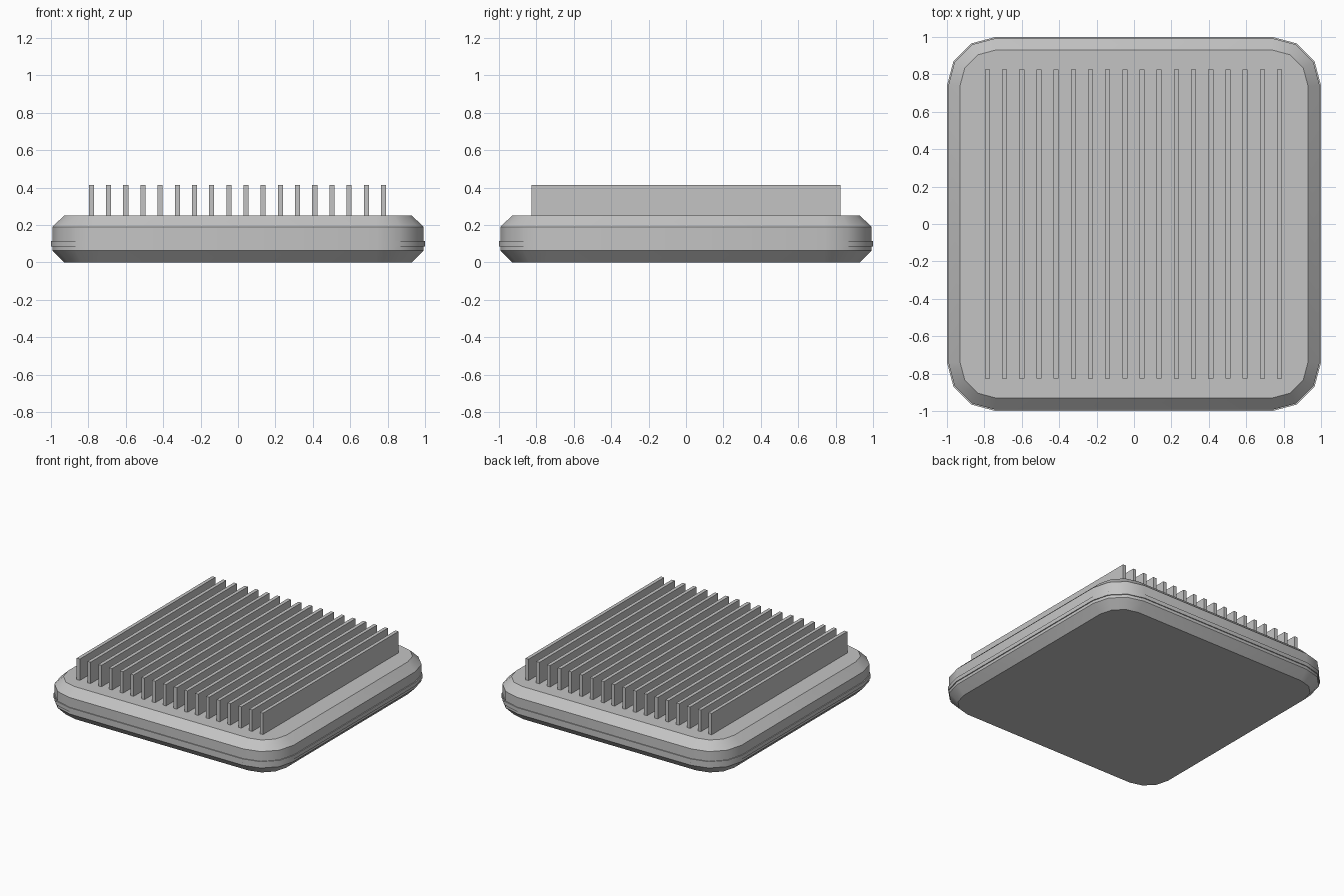
import bpy
import bmesh
import math

if "Cube" in bpy.data.objects:
    bpy.data.objects.remove(bpy.data.objects["Cube"], do_unlink=True)

# Single metal colour
GREY = (0.55, 0.55, 0.55, 1)
metal = bpy.data.materials.new("grey_metal")
metal.use_nodes = True
metal.diffuse_color = GREY
metal.node_tree.nodes["Principled BSDF"].inputs["Base Color"].default_value = GREY

CORNER = 0.74   # centre of the rounded corners
STEPS = 3       # segments per corner


def finish(name, bm):
    bmesh.ops.recalc_face_normals(bm, faces=bm.faces)
    mesh = bpy.data.meshes.new(name)
    bm.to_mesh(mesh)
    bm.free()
    obj = bpy.data.objects.new(name, mesh)
    bpy.context.collection.objects.link(obj)
    mesh.materials.append(metal)
    return obj


def rounded_slab(name, profile):
    """Stack rounded-square rings given as (half width, height)."""
    bm = bmesh.new()
    rings = []
    for half, z in profile:
        ring = []
        for sx, sy, start in ((1, 1, 0), (-1, 1, 90), (-1, -1, 180), (1, -1, 270)):
            for i in range(STEPS + 1):
                a = math.radians(start + 90 * i / STEPS)
                r = half - CORNER
                ring.append(bm.verts.new((sx * CORNER + r * math.cos(a),
                                          sy * CORNER + r * math.sin(a), z)))
        rings.append(ring)
    for low, high in zip(rings, rings[1:]):
        n = len(low)
        for i in range(n):
            j = (i + 1) % n
            bm.faces.new((low[i], low[j], high[j], high[i]))
    bm.faces.new(rings[0])
    bm.faces.new(rings[-1])
    obj = finish(name, bm)
    bpy.ops.object.select_all(action='DESELECT')
    obj.select_set(True)
    bpy.context.view_layer.objects.active = obj
    bpy.ops.object.shade_smooth_by_angle(angle=math.radians(35))
    return obj


# Chamfered housing and the thin seam around it
rounded_slab("housing", [(0.93, 0), (0.993, 0.063), (0.993, 0.19), (0.93, 0.25)])
rounded_slab("seam_band", [(1.0, 0.085), (1.0, 0.115)])

# Row of cooling fins
FINS = 18
FIRST, LAST = -0.784, 0.778
for k in range(FINS):
    bm = bmesh.new()
    bmesh.ops.create_cube(bm, size=1)
    bmesh.ops.scale(bm, vec=(0.027, 1.652, 0.175), verts=bm.verts)
    x = FIRST + (LAST - FIRST) * k / (FINS - 1)
    bmesh.ops.translate(bm, vec=(x, 0, 0.3275), verts=bm.verts)
    finish(f"cooling_fin_{k + 1}", bm)
